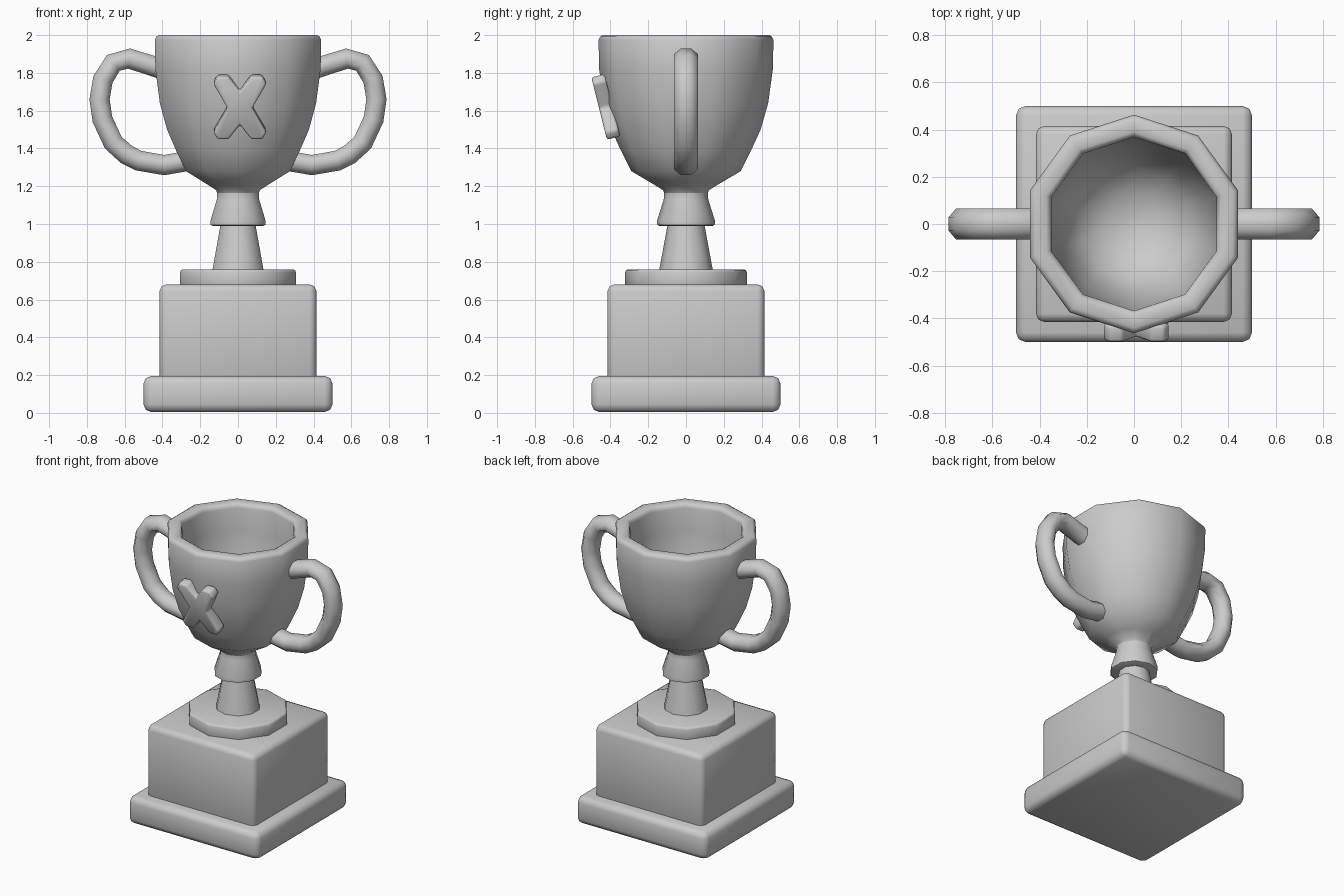
import bpy, bmesh
from math import cos, sin, tau, pi, radians
from mathutils import Vector, Matrix

SIDES = 10

old = bpy.data.objects.get("Cube")
if old:
    bpy.data.objects.remove(old, do_unlink=True)

grey = bpy.data.materials.new("plain_grey")
grey.use_nodes = True
colour = (0.6, 0.6, 0.6, 1)
grey.diffuse_color = colour
grey.node_tree.nodes["Principled BSDF"].inputs["Base Color"].default_value = colour


def finish(bm, name, bevel=0, segments=2, angle=60):
    """Turn a bmesh into a smooth-shaded object with optional rounded edges."""
    bmesh.ops.recalc_face_normals(bm, faces=bm.faces)
    mesh = bpy.data.meshes.new(name)
    bm.to_mesh(mesh)
    bm.free()
    mesh.materials.append(grey)
    ob = bpy.data.objects.new(name, mesh)
    bpy.context.collection.objects.link(ob)
    bpy.ops.object.select_all(action="DESELECT")
    ob.select_set(True)
    bpy.context.view_layer.objects.active = ob
    if bevel:
        mod = ob.modifiers.new("rounded_edges", "BEVEL")
        mod.width = bevel
        mod.segments = segments
        mod.limit_method = "ANGLE"
        mod.angle_limit = radians(50)
        bpy.ops.object.modifier_apply(modifier=mod.name)
    bpy.ops.object.shade_smooth_by_angle(angle=radians(angle))
    return ob


def skin(bm, rings, capped):
    """Bridge consecutive vertex rings with quads."""
    n = len(rings[0])
    for a, b in zip(rings, rings[1:]):
        for i in range(n):
            j = (i + 1) % n
            bm.faces.new((a[i], a[j], b[j], b[i]))
    if capped:
        bm.faces.new(rings[0])
        bm.faces.new(rings[-1])


def lathe(name, profile, **kw):
    """Spin (radius, height) pairs into a ten-sided solid with corners on the y axis."""
    bm = bmesh.new()
    rings = [[bm.verts.new((r * sin(tau * i / SIDES), r * cos(tau * i / SIDES), z))
              for i in range(SIDES)] for r, z in profile]
    skin(bm, rings, True)
    return finish(bm, name, **kw)


def box(name, half, z0, z1, bevel):
    bm = bmesh.new()
    bmesh.ops.create_cube(bm, size=1)
    bmesh.ops.scale(bm, vec=(2 * half, 2 * half, z1 - z0), verts=bm.verts)
    bmesh.ops.translate(bm, vec=(0, 0, (z0 + z1) / 2), verts=bm.verts)
    return finish(bm, name, bevel=bevel)


# Square plinth and round step
box("base_slab", 0.5, 0.005, 0.195, 0.04)
box("plinth_block", 0.415, 0.15, 0.68, 0.035)
lathe("round_step", [(0.322, 0.66), (0.322, 0.76)], bevel=0.015)

# Stem and flared collar
lathe("stem", [(0.145, 0.74), (0.095, 1.01)])
lathe("collar", [(0.14, 0.99), (0.152, 0.995), (0.154, 1.015), (0.118, 1.13),
                 (0.115, 1.17), (0.12, 1.2)])

# Hollow cup: outer wall, rolled rim, inner bowl
lathe("cup", [(0.11, 1.15), (0.122, 1.18), (0.18, 1.215), (0.29, 1.28), (0.345, 1.39),
              (0.395, 1.5), (0.435, 1.64), (0.46, 1.82), (0.463, 1.975), (0.455, 1.992),
              (0.44, 2.0), (0.39, 2.0), (0.375, 1.99), (0.368, 1.97), (0.365, 1.82),
              (0.34, 1.64), (0.3, 1.5), (0.24, 1.38), (0.13, 1.31), (0.03, 1.29)])

# Handles: round tubes swept along one path, mirrored to each side
path = [(0.39, 1.815), (0.44, 1.833), (0.577, 1.876), (0.66, 1.853), (0.715, 1.765),
        (0.733, 1.66), (0.718, 1.555), (0.66, 1.43), (0.59, 1.368), (0.525, 1.335),
        (0.39, 1.312), (0.26, 1.335)]


def handle(name, side):
    pts = [Vector((side * x, 0, z)) for x, z in path]
    bm = bmesh.new()
    rings = []
    for i, p in enumerate(pts):
        along = (pts[min(i + 1, len(pts) - 1)] - pts[max(i - 1, 0)]).normalized()
        across = along.cross(Vector((0, 1, 0)))
        rings.append([bm.verts.new(p + 0.058 * cos(tau * (k + .5) / 8) * across
                                   + Vector((0, 0.07 * sin(tau * (k + .5) / 8), 0)))
                      for k in range(8)])
    skin(bm, rings, True)
    finish(bm, name)


handle("left_handle", 1)
handle("right_handle", -1)

# Crossed-bar ornament leaning with the front of the cup
quarter = [(0, 0.09), (0.06, 0.17), (0.118, 0.17), (0.14, 0.132), (0.066, 0)]
upper = quarter + [(-x, z) for x, z in quarter[:0:-1]]
right = quarter + [(x, -z) for x, z in quarter[-2::-1]]
outline = right + [(-x, z) for x, z in right[-2:0:-1]]
bm = bmesh.new()
rings = [[bm.verts.new((x, y, z)) for x, z in outline] for y in (-0.036, 0.036)]
skin(bm, rings, True)
ornament = finish(bm, "cross_ornament", bevel=0.012)
ornament.data.transform(Matrix.Translation((0.01, -0.425, 1.62)) @ Matrix.Rotation(radians(14), 4, "X"))
